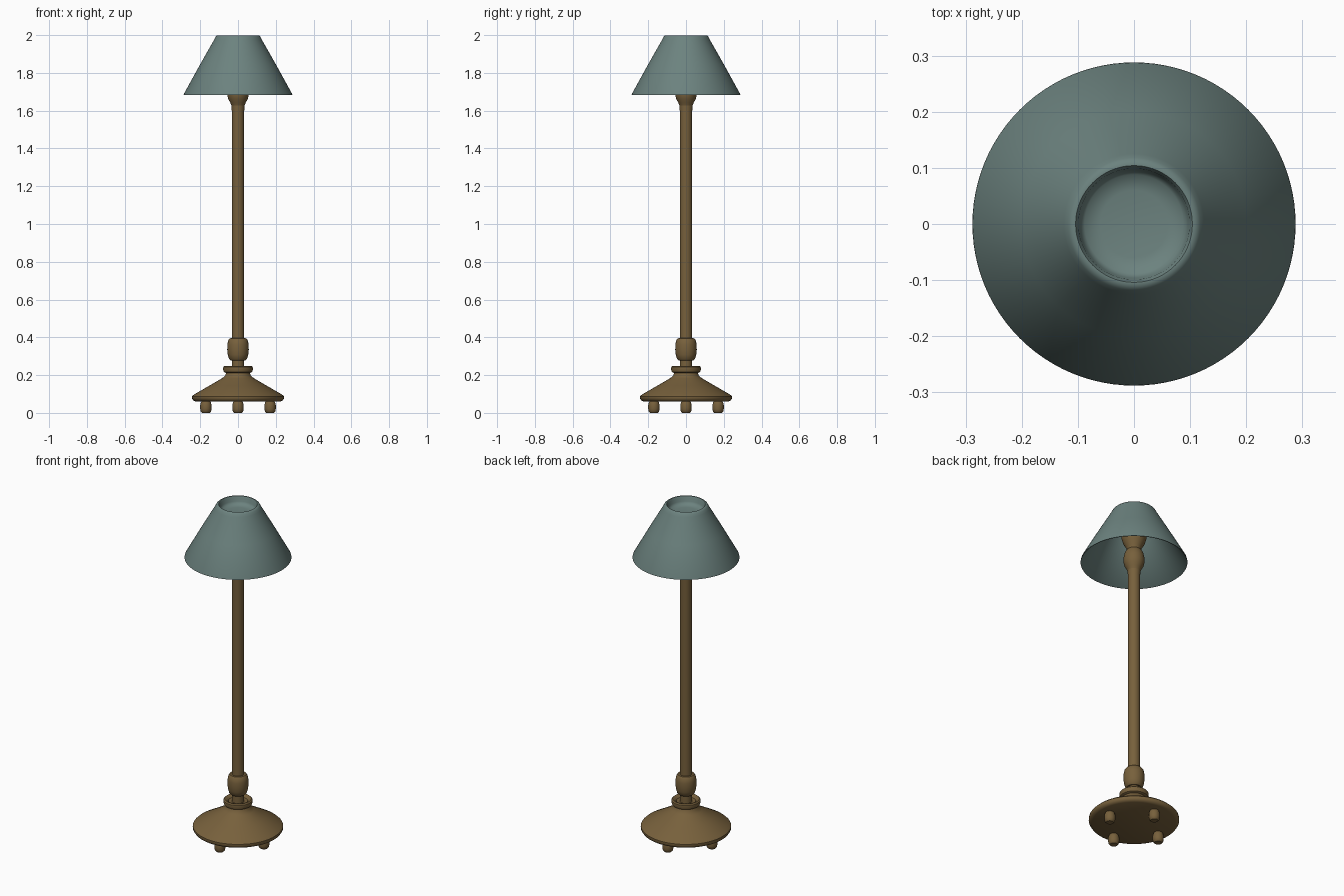
import bpy, math


def material(name, rgb):
    m = bpy.data.materials.new(name)
    m.diffuse_color = (*rgb, 1)
    return m


brass = material("aged_brass", (0.185, 0.118, 0.045))
teal = material("dusty_teal", (0.150, 0.225, 0.212))


def lathe(name, profile, mat, steps=64, at=(0, 0, 0), angle=40):
    """Spin a (radius, height) profile round z; radius 0 makes a pole."""
    verts, faces, rings = [], [], []
    for r, z in profile:
        n = 1 if r == 0 else steps
        rings.append(range(len(verts), len(verts) + n))
        for i in range(n):
            a = 2 * math.pi * i / steps
            verts.append((r * math.cos(a), r * math.sin(a), z))
    for lo, hi in zip(rings, rings[1:]):
        for i in range(steps):
            j = (i + 1) % steps
            ids = [lo[i % len(lo)], lo[j % len(lo)], hi[j % len(hi)], hi[i % len(hi)]]
            faces.append(list(dict.fromkeys(ids)))
    me = bpy.data.meshes.new(name)
    me.from_pydata(verts, [], faces)
    me.materials.append(mat)
    ob = bpy.data.objects.new(name, me)
    ob.location = at
    bpy.context.collection.objects.link(ob)
    bpy.ops.object.select_all(action='DESELECT')
    ob.select_set(True)
    bpy.context.view_layer.objects.active = ob
    bpy.ops.object.shade_smooth_by_angle(angle=math.radians(angle))
    return ob


# Four small rounded feet
for i in range(4):
    a = i * math.pi / 2
    lathe(f"foot_{i + 1}", [(0, 0), (0.02, 0), (0.027, 0.007), (0.030, 0.02), (0.030, 0.042),
                            (0.026, 0.056), (0.02, 0.066), (0, 0.066)],
          brass, 24, (0.17 * math.cos(a), 0.17 * math.sin(a), 0))

# Conical base with a rounded edge
lathe("base", [(0, 0.06), (0.225, 0.06), (0.237, 0.066), (0.244, 0.077), (0.243, 0.088),
               (0.232, 0.098), (0.15, 0.145), (0.085, 0.183), (0.068, 0.196),
               (0.062, 0.214), (0, 0.214)], brass)

# Collar ring, slightly dished on top
lathe("base_collar", [(0, 0.212), (0.066, 0.212), (0.075, 0.217), (0.079, 0.230), (0.078, 0.242),
                      (0.072, 0.248), (0.062, 0.246), (0.052, 0.234), (0, 0.230)], brass)

# Long column
lathe("column", [(0, 0.225), (0.033, 0.225), (0.033, 1.60), (0.035, 1.625), (0.035, 1.66),
                 (0, 1.66)], brass, 40)

# Barrel-shaped knob low on the column
lathe("lower_knob", [(0, 0.278), (0.040, 0.278), (0.048, 0.286), (0.054, 0.308), (0.057, 0.335),
                     (0.056, 0.362), (0.052, 0.384), (0.044, 0.395), (0, 0.397)], brass, 48)

# Knob and flared cup under the shade
lathe("upper_knob", [(0, 1.625), (0.034, 1.625), (0.041, 1.643), (0.052, 1.662), (0.057, 1.685),
                     (0.056, 1.712), (0.050, 1.738), (0.040, 1.755), (0, 1.757)], brass, 48)
lathe("shade_cup", [(0, 1.75), (0.036, 1.75), (0.042, 1.772), (0.058, 1.80), (0.067, 1.83),
                    (0.067, 1.85), (0.058, 1.865), (0.033, 1.87), (0.033, 1.945), (0, 1.945)],
      brass, 48)

# Thin-walled shade, rounded over at the top into a shallow closed dish
lathe("shade", [(0, 1.942), (0.098, 1.942), (0.107, 1.965), (0.284, 1.682), (0.288, 1.682),
                (0.287, 1.688), (0.20, 1.846), (0.125, 1.978), (0.118, 1.992), (0.110, 1.999),
                (0.104, 1.999), (0.099, 1.990), (0.096, 1.970), (0.088, 1.957),
                (0.06, 1.952), (0, 1.950)], teal, 96, angle=60)
